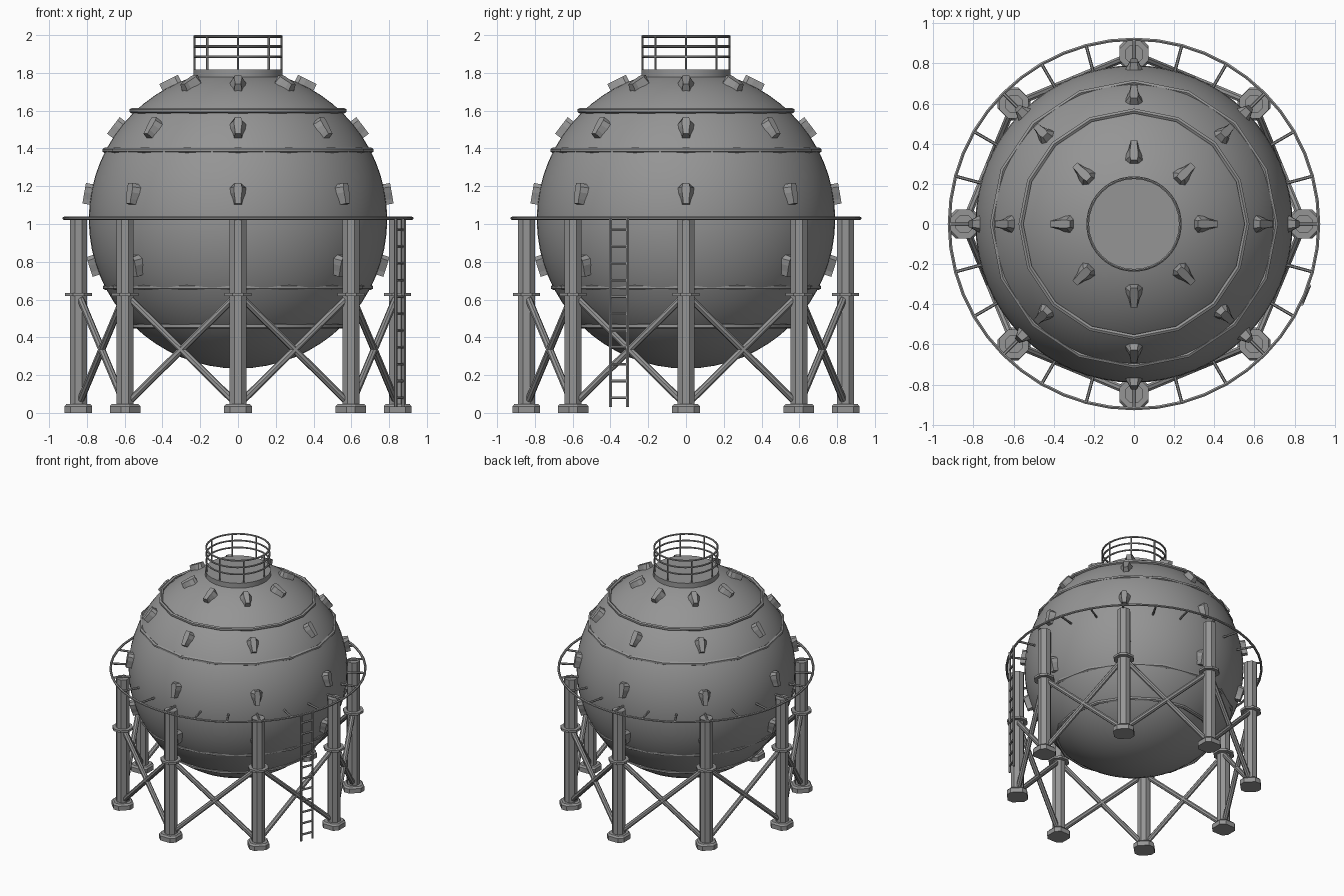
import bpy, bmesh, math
from mathutils import Vector, Matrix

if "Cube" in bpy.data.objects:
    bpy.data.objects.remove(bpy.data.objects["Cube"], do_unlink=True)

grey = bpy.data.materials.new("steel_grey")
grey.use_nodes = True
COLOUR = (0.3, 0.3, 0.3, 1)
grey.diffuse_color = COLOUR
grey.node_tree.nodes["Principled BSDF"].inputs["Base Color"].default_value = COLOUR

CENTRE, R = Vector((0, 0, 1.025)), 0.79
LEG_R = 0.845


def finish(name, bm, smooth=True):
    bmesh.ops.recalc_face_normals(bm, faces=bm.faces)
    me = bpy.data.meshes.new(name)
    bm.to_mesh(me)
    bm.free()
    me.materials.append(grey)
    ob = bpy.data.objects.new(name, me)
    bpy.context.collection.objects.link(ob)
    if smooth:
        bpy.ops.object.select_all(action='DESELECT')
        ob.select_set(True)
        bpy.context.view_layer.objects.active = ob
        bpy.ops.object.shade_smooth_by_angle(angle=math.radians(30))
    return ob


def polar(r, deg, z):
    a = math.radians(deg)
    return Vector((r * math.cos(a), r * math.sin(a), z))


def rod(bm, a, b, r, sides=8):
    """Capped straight bar between two points."""
    d = b - a
    m = Matrix.Translation((a + b) / 2) @ d.to_track_quat('Z', 'Y').to_matrix().to_4x4()
    turn = Matrix.Rotation(math.pi / sides, 4, 'Z')
    bmesh.ops.create_cone(bm, cap_ends=True, segments=sides, radius1=r, radius2=r,
                          depth=d.length, matrix=m @ turn)


def ring(bm, r, z, half_w, half_h, sides, minor=4):
    """Closed hoop; a four sided section is a plain rectangle."""
    loops = []
    for i in range(sides):
        loop = []
        for j in range(minor):
            t = 2 * math.pi * (j + 0.5) / minor
            s = math.sqrt(2) if minor == 4 else 1
            loop.append(bm.verts.new(polar(r + s * half_w * math.cos(t), 360 * i / sides,
                                           z + s * half_h * math.sin(t))))
        loops.append(loop)
    for i in range(sides):
        a, b = loops[i], loops[(i + 1) % sides]
        for j in range(minor):
            k = (j + 1) % minor
            bm.faces.new((a[j], b[j], b[k], a[k]))


def prism(bm, low, high):
    """Solid between two outlines with matching points."""
    a = [bm.verts.new(p) for p in low]
    b = [bm.verts.new(p) for p in high]
    n = len(a)
    for i in range(n):
        j = (i + 1) % n
        bm.faces.new((a[i], a[j], b[j], b[i]))
    bm.faces.new(b)
    return bm.faces.new(a[::-1])


# Spherical tank
bm = bmesh.new()
bmesh.ops.create_uvsphere(bm, u_segments=64, v_segments=32, radius=R,
                          matrix=Matrix.Translation(CENTRE))
finish("tank", bm)

# Raised seams around the tank
bm = bmesh.new()
for r, z in ((0.563, 1.6), (0.706, 1.39), (0.703, 0.665), (0.56, 0.46)):
    ring(bm, r, z, 0.014, 0.014, 16, 6)
finish("tank_bands", bm)

# Tapered brackets in four rows, wide end uphill
outline = [(0.022, 0.055), (0.044, 0.035), (0.04, 0.005), (0.026, -0.03), (0.02, -0.055)]
outline += [(-x, y) for x, y in reversed(outline)]
bm = bmesh.new()
for elev in (63.6, 37, 9.6, -17.8):
    for i in range(8):
        e = math.radians(elev)
        out = polar(math.cos(e), 45 * i, math.sin(e))
        side = polar(1, 45 * i + 90, 0)
        up = out.cross(side)
        low = [CENTRE + out * (R - 0.005) + side * x + up * y for x, y in outline]
        high = [CENTRE + out * 0.826 + side * math.copysign(0.02, x) * (0.8 + 0.2 * (abs(x) > 0.03))
                + up * y for x, y in outline]
        prism(bm, low, high)
finish("tank_brackets", bm, False)

# Top platform with railing
bm = bmesh.new()
rod(bm, Vector((0, 0, 1.772)), Vector((0, 0, 1.817)), 0.238, 32)
finish("top_platform", bm)
bm = bmesh.new()
for z in (1.993, 1.94, 1.885):
    ring(bm, 0.23, z, 0.007, 0.007, 32, 6)
for i in range(8):
    rod(bm, polar(0.23, 45 * i, 1.81), polar(0.23, 45 * i, 1.995), 0.006, 6)
finish("top_railing", bm)

# Legs, collars and feet
legs, collars, feet = bmesh.new(), bmesh.new(), bmesh.new()
for i in range(8):
    a = 45 * i
    rod(legs, polar(LEG_R, a, 0.03), polar(LEG_R, a, 1.025), 0.049)
    rod(collars, polar(LEG_R, a, 0.618), polar(LEG_R, a, 0.635), 0.077)
    out, side = polar(1, a, 0), polar(1, a + 90, 0)
    h, c = 0.073, 0.042
    corners = [(h, -c), (h, c), (c, h), (-c, h), (-h, c), (-h, -c), (-c, -h), (c, -h)]

    def slab(z, s=1.0):
        return [polar(LEG_R, a, z) + out * x * s + side * y * s for x, y in corners]

    prism(feet, slab(0), slab(0.035))
    prism(feet, slab(0.035), slab(0.048, 0.86))
finish("legs", legs, False)
finish("leg_collars", collars, False)
finish("feet", feet, False)

# Crossed braces between neighbouring legs
bm = bmesh.new()
for i in range(8):
    a, b = 45 * i, 45 * i + 45
    rod(bm, polar(LEG_R, a, 0.04), polar(LEG_R, b, 0.63), 0.019)
    rod(bm, polar(LEG_R, b, 0.04), polar(LEG_R, a, 0.63), 0.019)
finish("cross_braces", bm)

# Ring rail on spokes at the equator
bm = bmesh.new()
ring(bm, 0.92, 1.03, 0.009, 0.009, 48, 6)
for i in range(24):
    rod(bm, polar(0.78, 15 * i, 1.03), polar(0.92, 15 * i, 1.03), 0.008, 6)
finish("equator_rail", bm)

# Ladder
bm = bmesh.new()
mid, side = polar(0.925, -22.5, 0), polar(0.049, 67.5, 0)
for s in (-1, 1):
    foot = mid + side * s
    rod(bm, foot + Vector((0, 0, 0.03)), foot + Vector((0, 0, 1.03)), 0.009, 6)
for i in range(11):
    up = Vector((0, 0, 0.08 + 0.089 * i))
    rod(bm, mid - side + up, mid + side + up, 0.008, 6)
finish("ladder", bm)
